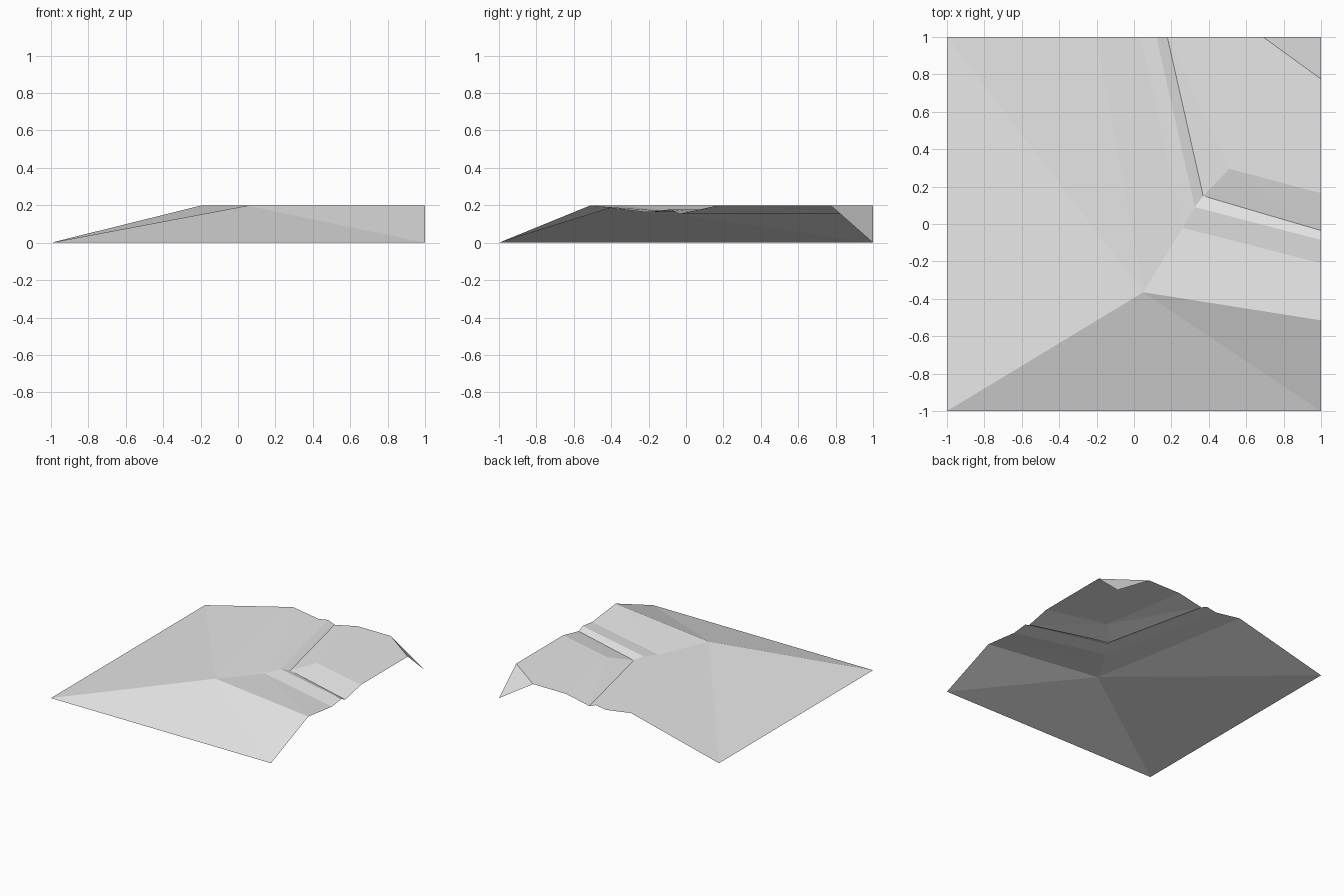
import bpy
import bmesh

cube = bpy.data.objects.get("Cube")
if cube:
    bpy.data.objects.remove(cube, do_unlink=True)

# One plain stone colour
stone = bpy.data.materials.new("light grey")
stone.use_nodes = True
colour = (0.8, 0.8, 0.8, 1)
stone.diffuse_color = colour
stone.node_tree.nodes["Principled BSDF"].inputs["Base Color"].default_value = colour

# Contours bending around the corner, from the outer foot inwards:
# (x on the back edge, bend x, bend y, y on the left edge, height)
contours = [
    (-1.00, -1.00, -1.00, -1.00, 0.0),    # foot of the slope
    (-0.20, 0.05, -0.365, -0.515, 0.198),   # outer ridge
    (0.03, 0.26, -0.02, -0.21, 0.163),    # bottom of the dip
    (0.12, 0.325, 0.09, -0.085, 0.178),   # upper lip of the step
    (0.178, 0.37, 0.15, -0.035, 0.154),   # lower lip of the step
    (0.39, 0.51, 0.295, 0.165, 0.198),    # edge of the plateau
]

bm = bmesh.new()
rails = [[bm.verts.new(p) for p in ((xb, 1, z), (x, y, z), (1, yl, z))]
         for xb, x, y, yl, z in contours]

# Sloping strips between neighbouring contours, open underneath
for (ob, oc, ol), (ib, ic, il) in zip(rails, rails[1:]):
    for tri in ((ob, oc, ic), (ob, ic, ib), (oc, ol, ic), (ol, il, ic)):
        bm.faces.new(tri)

# Flat plateau with the far corner dropping to the ground
back, bend, left = rails[-1]
cut_back = bm.verts.new((0.69, 1, 0.198))
cut_left = bm.verts.new((1, 0.775, 0.198))
low_corner = bm.verts.new((1, 1, 0))
for tri in ((bend, left, cut_left), (bend, cut_left, cut_back),
            (bend, cut_back, back), (cut_back, cut_left, low_corner)):
    bm.faces.new(tri)

mesh = bpy.data.meshes.new("corner_terrain")
bm.to_mesh(mesh)
bm.free()
mesh.materials.append(stone)
terrain = bpy.data.objects.new("corner_terrain", mesh)
bpy.context.collection.objects.link(terrain)
